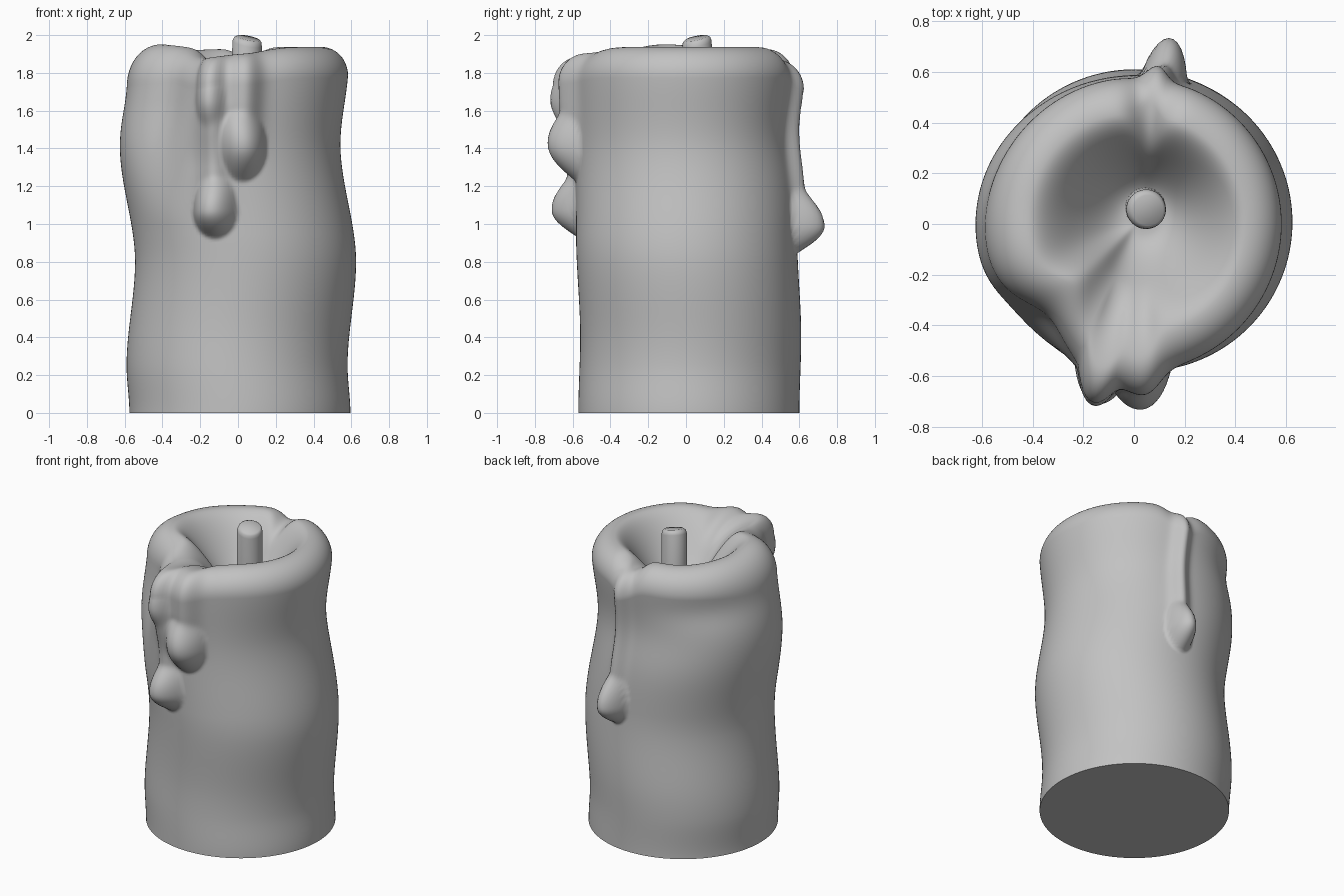
import bpy, bmesh, math
from mathutils import Vector

if "Cube" in bpy.data.objects:
    bpy.data.objects.remove(bpy.data.objects["Cube"], do_unlink=True)

wax = bpy.data.materials.new("grey_wax")
wax.use_nodes = True
wax.diffuse_color = (0.54, 0.54, 0.54, 1)
wax.node_tree.nodes["Principled BSDF"].inputs["Base Color"].default_value = (0.54, 0.54, 0.54, 1)

RADIUS = 0.585
SEGMENTS, WALL_ROWS, RIM_ROWS, BOWL_ROWS = 240, 130, 12, 30
FLOOR = 1.58


def smooth(a, b, v):
    t = min(1, max(0, (v - a) / (b - a)))
    return t * t * (3 - 2 * t)


def bell(v, centre, width):
    return math.exp(-((v - centre) / width) ** 2)


def around(theta, degrees, width):
    d = (math.degrees(theta) - degrees + 180) % 360 - 180
    return bell(d, 0, width)


def curve(points, z):
    """Smoothly interpolate (z, value) pairs."""
    for (z0, v0), (z1, v1) in zip(points, points[1:]):
        if z <= z1:
            return v0 + (v1 - v0) * smooth(z0, z1, z)
    return points[-1][1]


# Sideways sway of the candle's centre line
SWAY = [(0, 0.01), (0.25, -0.005), (0.8, 0.04), (1.42, -0.042), (1.85, 0.0)]
LEAN = [(0, 0.015), (0.4, 0.025), (0.95, 0.003), (2, 0)]


def blob(x, z, cx, cz, w, up, down, h):
    """Rounded wax drop, longer above its centre than below."""
    d = ((x - cx) / w) ** 2 + ((z - cz) / (up if z > cz else down)) ** 2
    return h * max(0, 1 - d) ** 1.25


def run(x, z, top, bottom, w, h):
    """Trail of wax from top (x, z) to bottom (x, z)."""
    t = (top[1] - z) / (top[1] - bottom[1])
    cx = top[0] + (bottom[0] - top[0]) * min(1, max(0, t))
    return h * bell(x, cx, w) * smooth(bottom[1] - 0.1, bottom[1] + 0.05, z)


def blend(*heights):
    """Soft maximum, so overlapping drips melt together."""
    return sum(h ** 4 for h in heights) ** 0.25


def plain_radius(theta, z):
    # hollow beside the front spout, and pinches under the back lip
    return (RADIUS - 0.09 * around(theta, 227, 18) * smooth(1.0, 1.65, z)
            - 0.035 * around(theta, 95, 50) * bell(z, 1.5, 0.22)
            - 0.02 * around(theta, 140, 35) * bell(z, 1.66, 0.12))


def wall_radius(theta, z):
    x = curve(SWAY, z) + RADIUS * math.cos(theta)
    if math.sin(theta) < 0:
        spout = 0.06 * around(theta, 263, 14) * smooth(1.3, 1.65, z)
        drips = blend(run(x, z, (0.05, 1.9), (0.03, 1.4), 0.07, 0.06),
                      run(x, z, (-0.13, 1.85), (-0.125, 1.1), 0.065, 0.055),
                      blob(x, z, 0.02, 1.41, 0.135, 0.23, 0.19, 0.145),
                      blob(x, z, -0.14, 1.67, 0.085, 0.22, 0.2, 0.095),
                      blob(x, z, -0.12, 1.07, 0.12, 0.22, 0.15, 0.145))
    else:
        spout = 0
        drips = blend(run(x, z, (0.08, 1.85), (0.12, 1.0), 0.05, 0.06),
                      blob(x, z, 0.118, 0.99, 0.095, 0.24, 0.15, 0.155))
    return plain_radius(theta, z) + spout + drips


def rim_height(theta):
    return (1.937 + 0.014 * around(theta, 195, 20) - 0.015 * around(theta, 120, 30)
            - 0.07 * around(theta, 82, 10) - 0.055 * around(theta, 248, 17)
            - 0.03 * around(theta, 275, 20))


def point(theta, row):
    h = rim_height(theta)
    # the rim is rounder on the left-hand flank of the front
    rim_w = 0.14 + 0.03 * around(theta, 190, 40)
    rim_h = 0.15 + 0.07 * around(theta, 190, 40)
    shoulder = h - rim_h
    if row <= WALL_ROWS:                                   # outer wall
        z = shoulder * row / WALL_ROWS
        r, u = wall_radius(theta, z), 0
    elif row <= WALL_ROWS + RIM_ROWS:                      # rounded rim
        a = math.pi / 2 * (row - WALL_ROWS) / RIM_ROWS
        r = wall_radius(theta, shoulder) - rim_w * (1 - math.cos(a))
        z, u = shoulder + rim_h * math.sin(a), 0
    else:                                                  # melted bowl
        u = (row - WALL_ROWS - RIM_ROWS) / BOWL_ROWS
        fade = smooth(0, 0.45, u)
        outer = wall_radius(theta, shoulder) * (1 - fade) + plain_radius(theta, shoulder) * fade
        r = (outer - rim_w) * (1 - u)
        h += (1.93 - h) * fade
        z = h + (FLOOR - h) * smooth(0, 0.85, u)
    zc = min(z, shoulder) if u == 0 else shoulder
    return Vector((curve(SWAY, zc) + r * math.cos(theta) + 0.05 * u,
                   curve(LEAN, zc) + r * math.sin(theta) + 0.04 * u, z))


def loft(name, rings):
    """Skin a stack of equal rings, cap both ends and smooth it."""
    bm = bmesh.new()
    rows = [[bm.verts.new(p) for p in ring] for ring in rings]
    count = len(rows[0])
    for low, high in zip(rows, rows[1:]):
        for i in range(count):
            j = (i + 1) % count
            bm.faces.new((low[i], low[j], high[j], high[i]))
    bm.faces.new(rows[0][::-1])
    bm.faces.new(rows[-1])
    bmesh.ops.recalc_face_normals(bm, faces=bm.faces)
    mesh = bpy.data.meshes.new(name)
    bm.to_mesh(mesh)
    bm.free()
    mesh.materials.append(wax)
    obj = bpy.data.objects.new(name, mesh)
    bpy.context.collection.objects.link(obj)
    bpy.ops.object.select_all(action='DESELECT')
    obj.select_set(True)
    bpy.context.view_layer.objects.active = obj
    bpy.ops.object.shade_smooth_by_angle(angle=math.radians(60))


# Candle body with drips, rim and bowl as one lofted skin
loft("candle_body", [[point(math.tau * i / SEGMENTS, row) for i in range(SEGMENTS)]
                     for row in range(WALL_ROWS + RIM_ROWS + BOWL_ROWS)])

# Wick: a short leaning cylinder with a softened, slanted top
wick_rings = []
for radius, x, y, z, tilt in ((0.08, 0.045, 0.065, 1.5, 0), (0.078, 0.048, 0.058, 1.955, 0.2),
                              (0.073, 0.052, 0.056, 1.974, 0.2), (0.06, 0.056, 0.054, 1.984, 0.2)):
    ring = []
    for i in range(40):
        dx = radius * math.cos(math.tau * i / 40)
        dy = radius * math.sin(math.tau * i / 40)
        ring.append((x + dx, y + dy, z + tilt * (dy - dx)))
    wick_rings.append(ring)
loft("wick", wick_rings)
